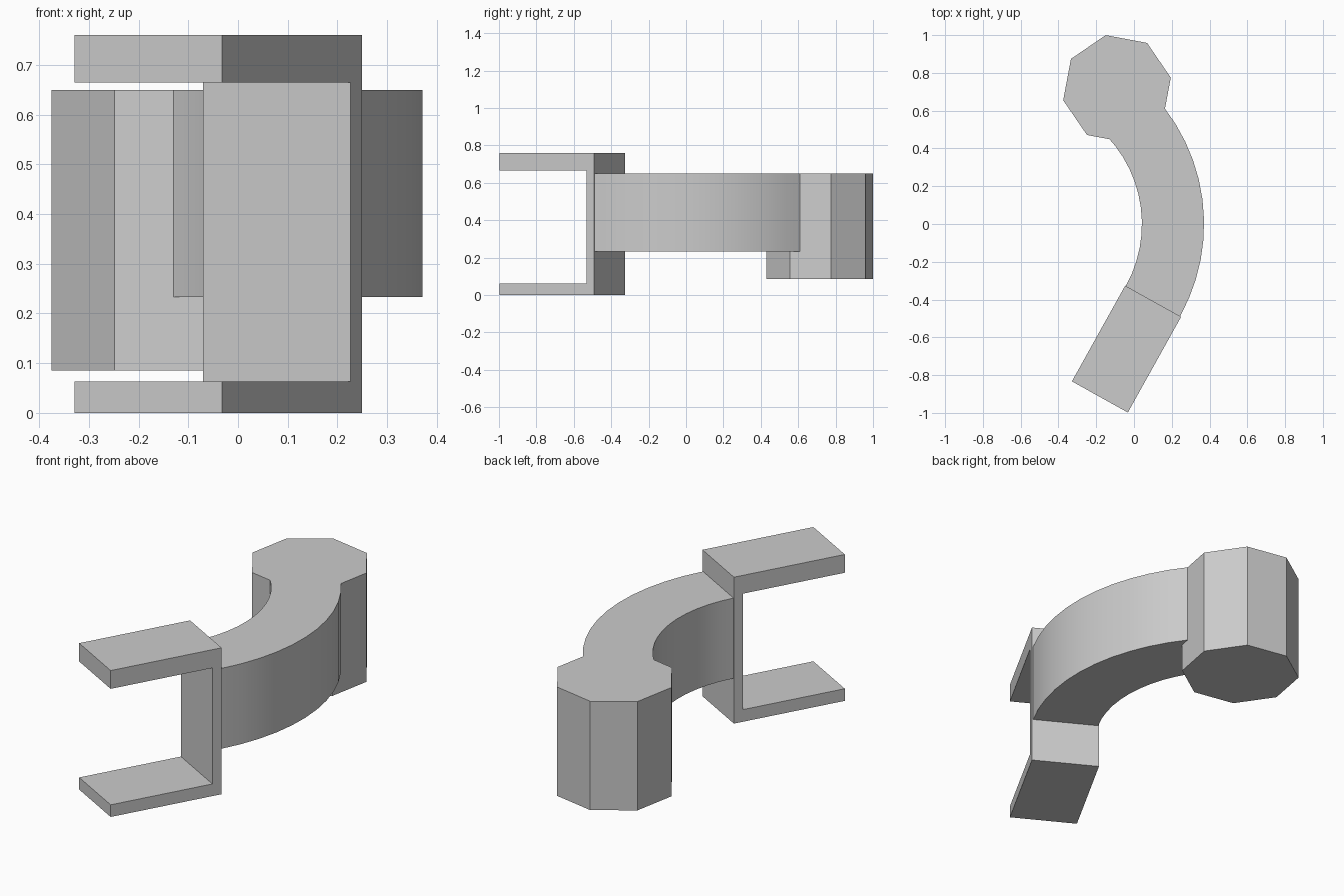
import bpy
import bmesh
from math import radians, cos, sin
from mathutils import Vector

cube = bpy.data.objects.get("Cube")
if cube:
    bpy.data.objects.remove(cube, do_unlink=True)

grey = bpy.data.materials.new("plain grey")
grey.use_nodes = True
grey.diffuse_color = (0.6, 0.6, 0.6, 1)
grey.node_tree.nodes["Principled BSDF"].inputs["Base Color"].default_value = (0.6, 0.6, 0.6, 1)

ARC_CENTRE = Vector((-0.633, 0, 0))
START = radians(-29.1)
END = radians(44)


def prism(name, outline, sweep):
    """Extrude a closed outline of points along a sweep vector."""
    bm = bmesh.new()
    face = bm.faces.new([bm.verts.new(p) for p in outline])
    grown = bmesh.ops.extrude_face_region(bm, geom=[face], use_keep_orig=True)
    moved = [v for v in grown["geom"] if isinstance(v, bmesh.types.BMVert)]
    bmesh.ops.translate(bm, verts=moved, vec=sweep)
    bmesh.ops.recalc_face_normals(bm, faces=bm.faces)
    mesh = bpy.data.meshes.new(name)
    bm.to_mesh(mesh)
    bm.free()
    mesh.materials.append(grey)
    obj = bpy.data.objects.new(name, mesh)
    bpy.context.collection.objects.link(obj)
    return obj


def ring_point(centre, radius, angle, z):
    return Vector((centre.x + radius * cos(angle), centre.y + radius * sin(angle), z))


def select_only(obj):
    bpy.ops.object.select_all(action="DESELECT")
    obj.select_set(True)
    bpy.context.view_layer.objects.active = obj


# Curved arm: a thick arc swept upward
STEPS = 12
angles = [START + (END - START) * i / STEPS for i in range(STEPS + 1)]
outer = [ring_point(ARC_CENTRE, 1.004, a, 0.233) for a in angles]
inner = [ring_point(ARC_CENTRE, 0.675, a, 0.233) for a in reversed(angles)]
arm = prism("curved_arm_and_post", outer + inner, Vector((0, 0, 0.417)))

# Eight-sided post, merged with the arm
post_centre = Vector((-0.09, 0.715, 0))
octagon = [ring_point(post_centre, 0.291, radians(11.9 + 45 * i), 0.085) for i in range(8)]
post = prism("post_helper", octagon, Vector((0, 0, 0.565)))
post.hide_render = True
union = arm.modifiers.new("merge post", "BOOLEAN")
union.operation = "UNION"
union.solver = "EXACT"
union.object = post
select_only(arm)
bpy.ops.object.modifier_apply(modifier=union.name)
bpy.data.objects.remove(post, do_unlink=True)
bpy.ops.object.shade_smooth_by_angle(angle=radians(15))

# Fork: a C-shaped side profile swept across the arm's width
across = Vector((cos(START), sin(START), 0))
forward = Vector((sin(START), -cos(START), 0))
corner = ARC_CENTRE + across * 0.671
profile = [(0, 0), (0.58, 0), (0.58, 0.063), (0.048, 0.063),
           (0.048, 0.665), (0.58, 0.665), (0.58, 0.76), (0, 0.76)]
fork_outline = [corner + forward * d + Vector((0, 0, z)) for d, z in profile]
prism("fork_bracket", fork_outline, across * 0.339)
